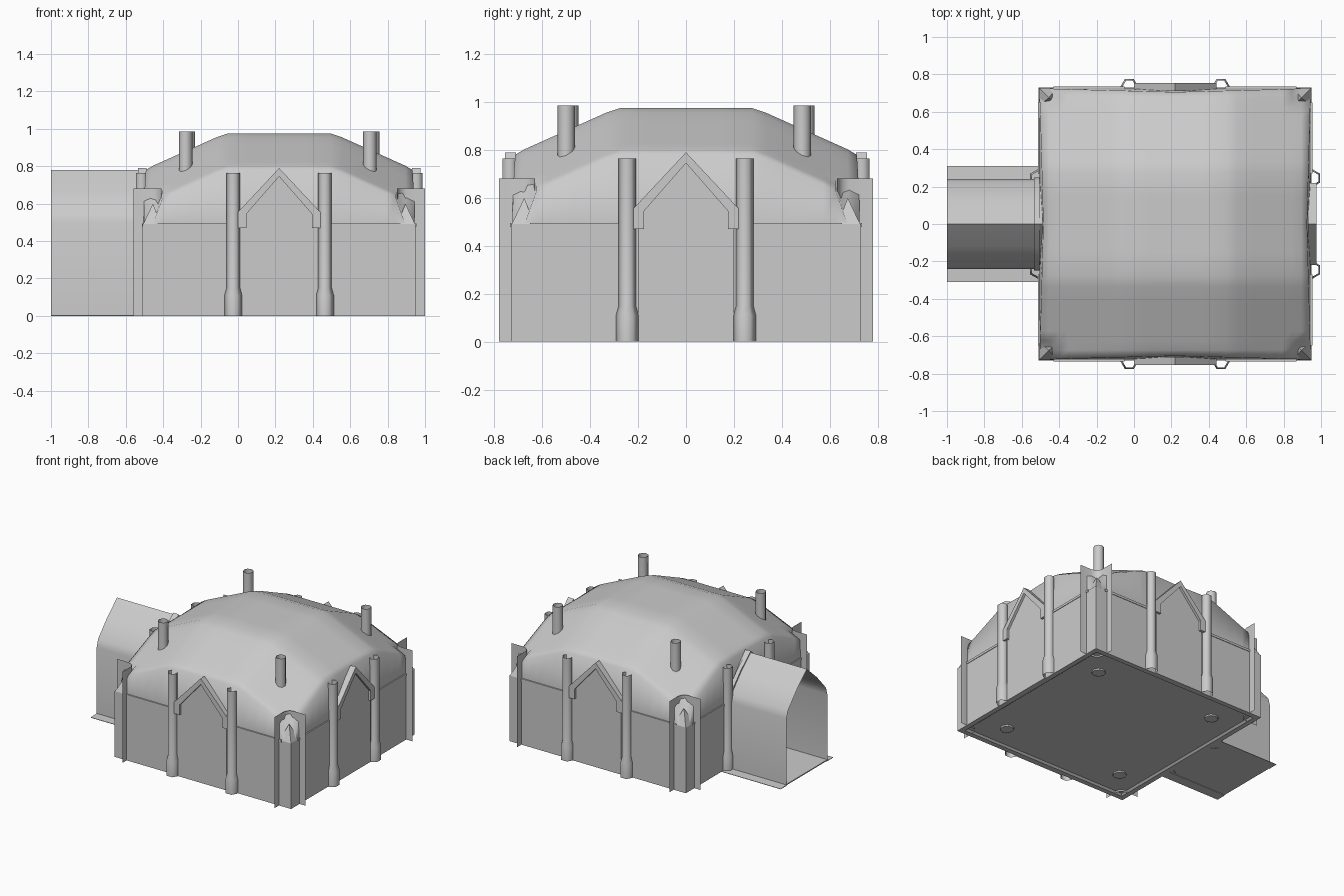
import bpy, bmesh, math
from mathutils import Matrix, Vector

if "Cube" in bpy.data.objects:
    bpy.data.objects.remove(bpy.data.objects["Cube"])

CX, H = 0.22, 0.73          # hall centre and half width


def make(name, verts, faces, mat=None, smooth=None, fix=False):
    """Mesh object; optional transform, smoothing angle and outward normals."""
    me = bpy.data.meshes.new(name)
    me.from_pydata([mat @ Vector(v) if mat else v for v in verts], [], faces)
    if fix:
        bm = bmesh.new()
        bm.from_mesh(me)
        bmesh.ops.recalc_face_normals(bm, faces=bm.faces[:])
        bm.to_mesh(me)
        bm.free()
    if smooth:
        for p in me.polygons:
            p.use_smooth = True
        me.set_sharp_from_angle(angle=math.radians(smooth))
    ob = bpy.data.objects.new(name, me)
    bpy.context.collection.objects.link(ob)
    return ob


def bridge(rows, n, closed=True):
    return [(r * n + i, r * n + (i + 1) % n, (r + 1) * n + (i + 1) % n, (r + 1) * n + i)
            for r in range(rows - 1) for i in range(n if closed else n - 1)]


def prism(name, prof, y0, y1, mat):
    """Solid from an (x, z) outline, extruded along y."""
    n = len(prof)
    verts = [(x, y, z) for y in (y0, y1) for x, z in prof]
    faces = bridge(2, n) + [tuple(range(n)), tuple(range(n, 2 * n))]
    return make(name, verts, faces, mat, fix=True)


def tube(name, x, y, prof, mat, n=6):
    """Open-topped round post from (radius, z) pairs."""
    verts = [(x + r * math.cos(2 * math.pi * i / n), y + r * math.sin(2 * math.pi * i / n), z)
             for r, z in prof for i in range(n)]
    return make(name, verts, bridge(len(prof), n), mat, smooth=70)


def side(k):
    return Matrix.Translation((CX, 0, 0)) @ Matrix.Rotation(k * math.pi / 2, 4, 'Z')


# outer walls
sq = [(-H, -H), (H, -H), (H, H), (-H, H)]
make("walls", [(x, y, z) for z in (0, 0.49) for x, y in sq], bridge(2, 4), side(0))

# underside with a recessed border
v = [(x * s, y * s, z) for s, z in ((1, 0), (.95, 0), (.93, .012)) for x, y in sq]
make("underside", v, [q[::-1] for q in bridge(3, 4)] + [(11, 10, 9, 8)], side(0))

# dome: vaulted grid on a square plan, its rim arching over each wall
half = [0, .2, .38, .46, .58, .7, .79, .86, .93, 1]
us = [-u for u in half[:0:-1]] + half
n = len(us)


def height(u, v):
    u, v = abs(u), abs(v)
    z = .975 - .325 * (max(0, u - .4) + max(0, v - .4))
    return max(.49, z - 1.8 * max(0, min(u, v) - .86))


def place(u, v):
    x, y = .725 * u, .725 * v
    if abs(u) == 1:
        x -= math.copysign(.02 * (1 - abs(v)), u)
    if abs(v) == 1:
        y -= math.copysign(.02 * (1 - abs(u)), v)
    return x, y, height(u, v)


v = [place(a, b) for b in us for a in us]
f = bridge(n, n, False)
loop = [i for i in range(n)] + [r * n + n - 1 for r in range(1, n)] \
    + [(n - 1) * n + i for i in range(n - 2, -1, -1)] + [r * n for r in range(n - 2, 0, -1)]
base = len(v)
for i in loop:                                  # skirt from the arched rim to the wall top
    a, b = us[i % n], us[i // n]
    v.append((.725 * a, .725 * b, .488))
m = len(loop)
f += [(base + i, base + (i + 1) % m, loop[(i + 1) % m], loop[i]) for i in range(m)]
make("dome", v, f, side(0), smooth=100)

post = [(.047, 0), (.047, .11), (.036, .15), (.036, .765)]
tall = [(.047, 0), (.047, .11), (.036, .15), (.036, .985)]

for k in range(4):
    m = side(k)
    # pointed entrance panel
    prism("gable_panel", [(-.2, 0), (.2, 0), (.2, .53), (0, .765), (-.2, .53)], -.737, -.715, m)
    for s in (-1, 1):
        # sloping gable trim with a dropped foot
        prism("gable_trim", [(0, .79), (s * .22, .555), (s * .22, .47), (s * .175, .47),
                             (s * .175, .545), (0, .745)], -.755, -.71, m)
        # posts flanking the entrance
        tube("side_post", s * .245, -.735, post, m)
        # ledge along the wall top
        a, b = s * .27, s * .65
        prism("wall_ledge", [(a, .478), (b, .478), (b, .495), (a, .495)], -.734, -.712, m)
    # tall inner post rising through the dome, with a foot disc
    tube("roof_post", .485, -.5, tall, m, 8)
    make("post_foot", [(.485 + .047 * math.cos(-i * math.pi / 6), -.5 + .047 * math.sin(-i * math.pi / 6), .001)
                       for i in range(12)], [tuple(range(12))], m)
    # curved screen wrapping the corner
    plan = [(.63, -.78), (.63, -.69), (.637, -.66), (.655, -.637), (.68, -.63), (.78, -.63)]
    v = [(x, y, z) for z in (0, .68) for x, y in plan]
    scr = make("corner_screen", v, [q[::-1] for q in bridge(2, 6, False)], m, smooth=50)
    if (m.to_3x3() @ Vector((1, -1, 0))).dot(scr.data.polygons[2].normal) < 0:
        scr.data.flip_normals()
    # corner spike
    a, b, c = .632, .728, .675
    make("corner_spike", [(a, -b, .488), (b, -b, .488), (b, -a, .488), (a, -a, .488), (c, -c, .6)],
         [(0, 1, 4), (1, 2, 4), (2, 3, 4), (3, 0, 4)], m)

# entrance tunnel on the left
prof = [(-.24, 0), (-.24, .5), (-.225, .555), (-.12, .672), (0, .78),
        (.12, .672), (.225, .555), (.24, .5), (.24, 0)]
v = [(x, y, z) for x in (-1, -.51) for y, z in prof]
tun = make("tunnel", v, bridge(2, 9, False), smooth=40)
if tun.data.polygons[3].normal.z < 0:
    tun.data.flip_normals()

# tunnel floor and ground flanges
make("tunnel_floor", [(x, y, z) for z in (.004, .012) for x, y in
                      ((-1, -.24), (-.51, -.24), (-.51, .24), (-1, .24))],
     bridge(2, 4) + [(3, 2, 1, 0), (4, 5, 6, 7)], fix=True)
for s in (-1, 1):
    make("tunnel_flange", [(x, s * y, z) for x in (-1, -.51) for y, z in
                           ((.235, 0), (.31, 0), (.31, .003), (.235, .006))],
         bridge(2, 4) + [(0, 1, 2, 3), (4, 5, 6, 7)], fix=True)

# collar where the tunnel meets the wall
v = [(x, y * s, z * (1 if s == 1 else 1.015)) for x, s in ((-.535, 1), (-.535, 1.04), (-.505, 1.04))
     for y, z in prof]
col = make("tunnel_collar", v, bridge(3, 9, False), smooth=30, fix=True)
if col.data.polygons[0].normal.x > 0:
    col.data.flip_normals()
